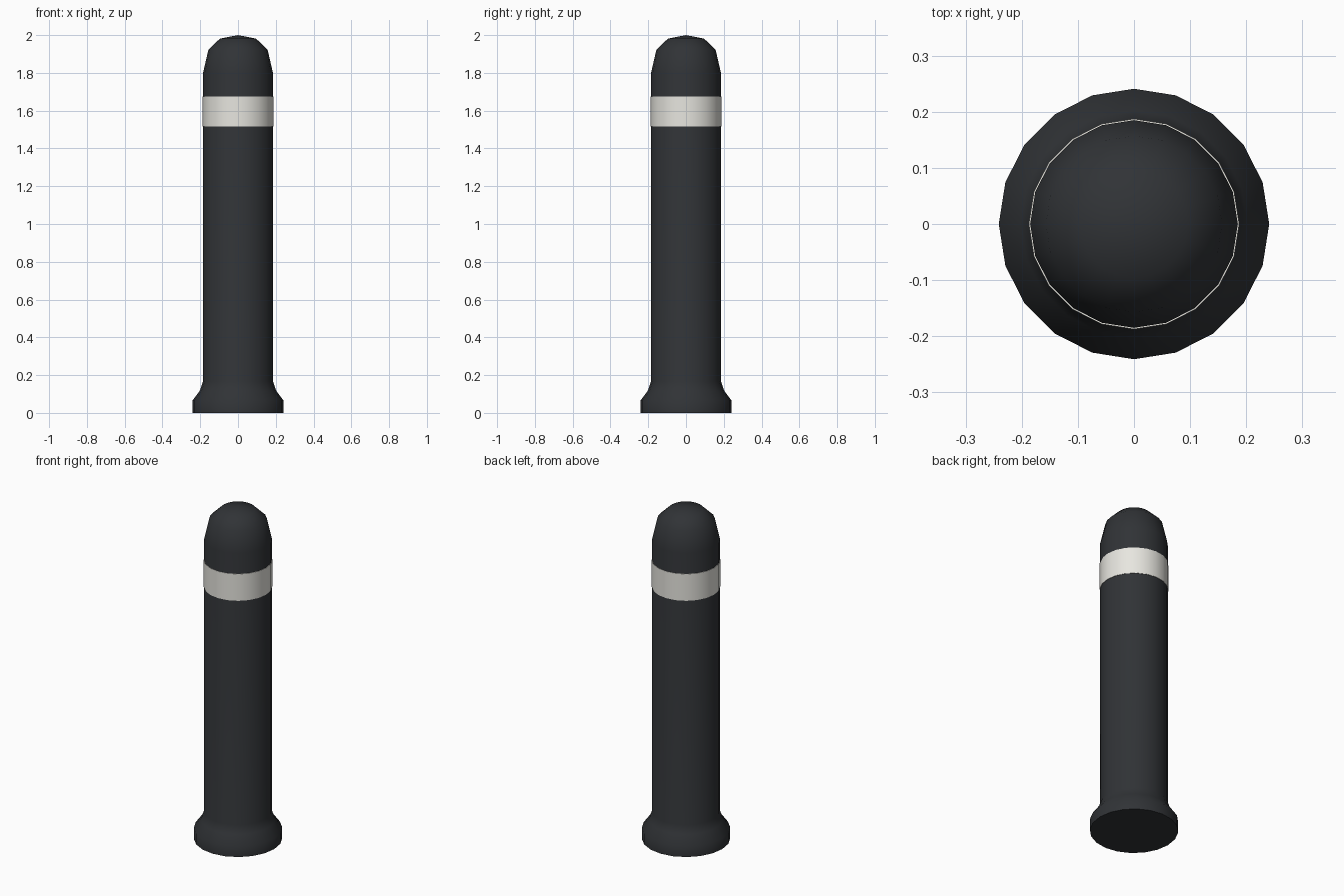
import bpy, bmesh, math

if "Cube" in bpy.data.objects:
    bpy.data.objects.remove(bpy.data.objects["Cube"])

SIDES = 20


def material(name, color):
    m = bpy.data.materials.new(name)
    m.diffuse_color = color
    m.use_nodes = True
    m.node_tree.nodes["Principled BSDF"].inputs["Base Color"].default_value = m.diffuse_color
    return m


def lathe(name, profile, mat, closed=False):
    """Revolve (radius, height) points around z; radius 0 makes a pole."""
    bm = bmesh.new()
    verts = [bm.verts.new((r, 0, z)) for r, z in profile]
    pairs = list(zip(verts, verts[1:]))
    if closed:
        pairs.append((verts[-1], verts[0]))
    edges = [bm.edges.new(p) for p in pairs]
    bmesh.ops.spin(bm, geom=verts + edges, cent=(0, 0, 0), axis=(0, 0, 1),
                   angle=math.tau, steps=SIDES, use_duplicate=False)
    bmesh.ops.remove_doubles(bm, verts=bm.verts, dist=0.0005)
    bmesh.ops.recalc_face_normals(bm, faces=bm.faces)
    mesh = bpy.data.meshes.new(name)
    bm.to_mesh(mesh)
    bm.free()
    mesh.materials.append(mat)
    obj = bpy.data.objects.new(name, mesh)
    bpy.context.collection.objects.link(obj)
    bpy.ops.object.select_all(action='DESELECT')
    obj.select_set(True)
    bpy.context.view_layer.objects.active = obj
    bpy.ops.object.shade_smooth_by_angle(angle=math.radians(40))
    return obj


dark = material("dark_paint", (0.03, 0.033, 0.037, 1))
white = material("reflective_white", (0.8, 0.79, 0.74, 1))

# Post: flanged foot, flared neck, straight shaft and domed cap
lathe("bollard_post", [
    (0, 0), (0.241, 0), (0.241, 0.065), (0.202, 0.118), (0.185, 0.167),
    (0.185, 1.80), (0.157, 1.922), (0.096, 1.981), (0, 2.0)], dark)

# Reflective band, slightly proud of the shaft
lathe("reflective_band", [
    (0.18, 1.515), (0.1875, 1.515), (0.1875, 1.676), (0.18, 1.676)], white, closed=True)
